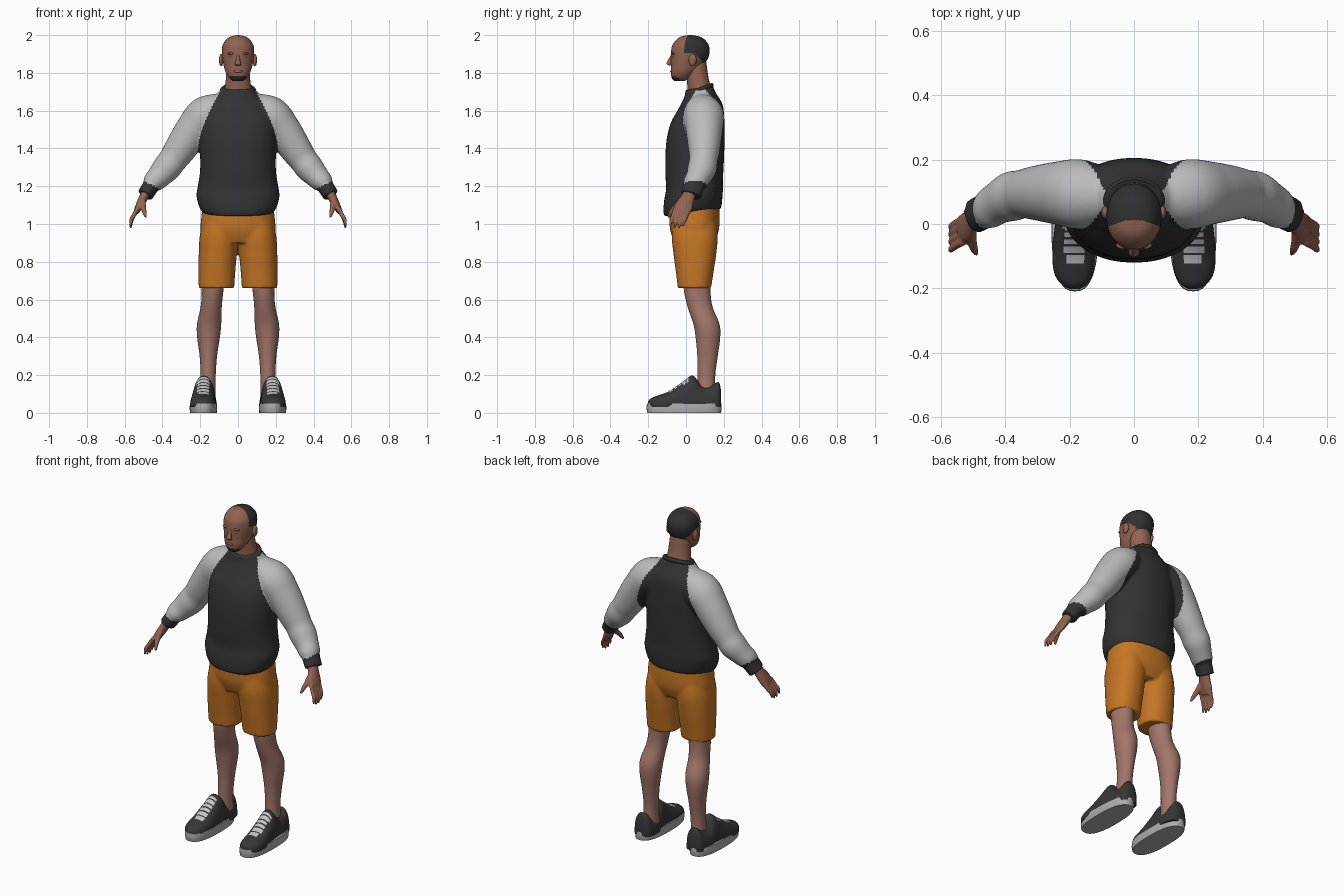
import bpy, bmesh, math
from mathutils import Vector, Matrix

cube = bpy.data.objects.get("Cube")
if cube:
    bpy.data.objects.remove(cube)

X, Y, Z = Vector((1, 0, 0)), Vector((0, 1, 0)), Vector((0, 0, 1))


def material(name, *rgb):
    mat = bpy.data.materials.new(name)
    mat.use_nodes = True
    mat.diffuse_color = (*rgb, 1)
    mat.node_tree.nodes["Principled BSDF"].inputs["Base Color"].default_value = (*rgb, 1)
    return mat


face_skin = material("face skin", .29, .125, .085)
body_skin = material("body skin", .36, .18, .145)
dark_cloth = material("charcoal cloth", .032, .032, .032)
grey_cloth = material("light grey cloth", .5, .5, .5)
orange_cloth = material("orange cloth", .56, .18, .018)
hair_black = material("dark hair", .03, .03, .031)
shoe_black = material("black shoe leather", .038, .038, .038)
sole_grey = material("sole grey", .42, .42, .42)
lace_white = material("lace white", .55, .55, .55)


def spline(points, steps):
    """Resample section tuples with a smooth curve through every one."""
    rows = [Vector(p) for p in points]
    rows = [rows[0]] + rows + [rows[-1]]
    out = []
    for a, b, c, d in zip(rows, rows[1:], rows[2:], rows[3:]):
        for k in range(steps):
            t = k / steps
            out.append(b + (c - a) * (t / 2)
                       + (a * 2 - b * 5 + c * 4 - d) * (t * t / 2)
                       + (b * 3 - a - c * 3 + d) * (t ** 3 / 2))
    return out + [rows[-1]]


def loft(bm, sections, axis=None, side=X, power=2.0, lean=0.0, floor=None, steps=6, count=40):
    """Skin rounded rings; each section is x, y, z, radius along side, other radius."""
    rows = spline(sections, steps)
    rings = []
    for i, row in enumerate(rows):
        centre = Vector(row[:3])
        tangent = axis
        if axis is None:
            ahead = Vector(rows[min(i + 1, len(rows) - 1)][:3])
            behind = Vector(rows[max(i - 1, 0)][:3])
            tangent = (ahead - behind).normalized()
        u = (side - tangent * side.dot(tangent)).normalized()
        v = tangent.cross(u)
        ring = []
        for k in range(count):
            angle = math.tau * k / count
            c, s = math.cos(angle), math.sin(angle)
            offset = (u * math.copysign(abs(c) ** (2 / power), c) * row[3]
                      + v * math.copysign(abs(s) ** (2 / power), s) * row[4])
            co = centre + offset
            co.z += lean * offset.y
            if floor is not None:
                co.z = max(co.z, floor)
            ring.append(bm.verts.new(co))
        rings.append(ring)
    for low, high in zip(rings, rings[1:]):
        for k in range(count):
            n = (k + 1) % count
            bm.faces.new((low[k], low[n], high[n], high[k]))
    bm.faces.new(rings[0])
    bm.faces.new(rings[-1])


def blob(bm, centre, radii):
    matrix = Matrix.Translation(centre) @ Matrix.Diagonal((*radii, 1))
    bmesh.ops.create_uvsphere(bm, u_segments=16, v_segments=10, radius=1, matrix=matrix)


def finish(name, bm, mats, rule=None, voxel=None, smooth=4):
    """Turn the shapes into one object, optionally fused, coloured by a face rule."""
    bmesh.ops.recalc_face_normals(bm, faces=bm.faces)
    mesh = bpy.data.meshes.new(name)
    bm.to_mesh(mesh)
    bm.free()
    ob = bpy.data.objects.new(name, mesh)
    bpy.context.collection.objects.link(ob)
    if voxel:
        fuse = ob.modifiers.new("fuse", "REMESH")
        fuse.mode, fuse.voxel_size = "VOXEL", voxel
        soft = ob.modifiers.new("soften", "SMOOTH")
        soft.iterations = smooth
        graph = bpy.context.evaluated_depsgraph_get()
        mesh = bpy.data.meshes.new_from_object(ob.evaluated_get(graph))
        ob.modifiers.clear()
        ob.data = mesh
    mesh.materials.clear()
    for mat in mats:
        mesh.materials.append(mat)
    for poly in mesh.polygons:
        poly.material_index = rule(poly.center, poly.normal) if rule else 0
    mesh.shade_smooth()
    mesh.set_sharp_from_angle(angle=math.radians(50))
    return ob


# Sweater: torso and both sleeves fused, with raglan seams and cuffs
def sweater_colour(c, n):
    x = abs(c.x)
    if x > .4 and (x - .46) * .45 - (c.z - 1.208) * .89 > 0:
        return 0
    if c.z < 1.42:
        return int(x > .21 + (1.42 - c.z) * .1)
    return int(x > .21 - .12 * ((c.z - 1.42) / .29) ** 1.4)


bm = bmesh.new()
loft(bm, [(0, .035, 1.06, .185, .15), (0, .035, 1.09, .205, .155), (0, .04, 1.15, .22, .155),
          (0, .045, 1.21, .211, .15), (0, .045, 1.3, .2, .155), (0, .05, 1.45, .203, .155),
          (0, .06, 1.55, .195, .142), (0, .075, 1.62, .165, .118), (0, .075, 1.68, .12, .085),
          (0, .07, 1.72, .085, .072)], axis=Z, power=2.2, lean=.13)
for s in (1, -1):
    loft(bm, [(s * .07, .085, 1.62, .08, .075), (s * .165, .092, 1.575, .108, .105),
              (s * .235, .096, 1.5, .098, .096), (s * .31, .096, 1.39, .083, .084),
              (s * .345, .093, 1.34, .075, .076), (s * .38, .085, 1.295, .077, .075),
              (s * .42, .066, 1.25, .066, .064), (s * .45, .047, 1.218, .062, .056),
              (s * .462, .041, 1.2, .056, .045), (s * .492, .025, 1.152, .055, .043)], side=Y)
finish("sweater", bm, [dark_cloth, grey_cloth], sweater_colour, voxel=.0085)

bm = bmesh.new()
loft(bm, [(0, .07, 1.695, .094, .074), (0, .07, 1.71, .096, .076), (0, .07, 1.722, .085, .068)],
     axis=Z, lean=.37)
finish("collar", bm, [dark_cloth])

# Shorts: hips and two leg tubes fused
bm = bmesh.new()
loft(bm, [(0, .045, .9, .15, .105), (0, .045, .96, .195, .127), (0, .045, 1.02, .196, .133),
          (0, .045, 1.11, .185, .13)], axis=Z, power=2.3)
for s in (1, -1):
    loft(bm, [(s * .114, .045, .66, .094, .088), (s * .112, .046, .74, .097, .099),
              (s * .107, .047, .84, .101, .113), (s * .1, .046, .94, .102, .122),
              (s * .09, .045, 1.04, .09, .11)], axis=Z, power=2.2)
finish("shorts", bm, [orange_cloth], voxel=.0085)


# Head with painted hair and goatee
def head_colour(c, n):
    if c.y > .012 - 4 * c.x ** 2 and c.z > 1.905 - max(0, c.y - .04):
        return 1
    return int(c.z < 1.785 and c.y < -.035 and abs(c.x) < .045)


bm = bmesh.new()
loft(bm, [(0, -.035, 1.757, .028, .028), (0, -.026, 1.775, .048, .05), (0, -.01, 1.805, .066, .07),
          (0, .006, 1.84, .076, .085), (0, .018, 1.875, .083, .098), (0, .023, 1.91, .086, .102),
          (0, .024, 1.945, .082, .097), (0, .024, 1.975, .064, .076), (0, .023, 1.992, .04, .05),
          (0, .022, 2, .008, .01)], axis=Z, power=2.1)
finish("head", bm, [face_skin, hair_black], head_colour)

bm = bmesh.new()
loft(bm, [(0, .075, 1.64, .08, .07), (0, .072, 1.71, .072, .064), (0, .062, 1.77, .064, .058),
          (0, .052, 1.86, .058, .055)], axis=Z)
finish("neck", bm, [face_skin])

bm = bmesh.new()
loft(bm, [(0, -.072, 1.895, .008, .008), (0, -.083, 1.868, .011, .012),
          (0, -.089, 1.848, .017, .014), (0, -.08, 1.838, .014, .008)], axis=Z, count=16)
for s in (1, -1):
    blob(bm, (s * .089, .035, 1.868), (.012, .021, .033))
    blob(bm, (s * .034, -.066, 1.902), (.022, .012, .007))
finish("nose_ears_and_brows", bm, [face_skin])

bm = bmesh.new()
blob(bm, (0, -.075, 1.808), (.025, .009, .007))
finish("lips", bm, [body_skin])

bm = bmesh.new()
for s in (1, -1):
    blob(bm, (s * .033, -.068, 1.884), (.012, .006, .004))
finish("eyes", bm, [lace_white])


# Footwear colouring: striped laces over the instep
def shoe_colour(c, n):
    on_instep = -.125 < c.y < .015 and abs(abs(c.x) - .185) < .034 + c.y * .06 and n.z > .2
    return int(on_instep and (c.y * 42) % 1 > .25)


for s, label in ((1, "left"), (-1, "right")):
    # Hand: palm, four fingers and a thumb
    bm = bmesh.new()
    loft(bm, [(s * .478, .025, 1.18, .036, .027), (s * .5, .01, 1.14, .036, .024),
              (s * .52, -.008, 1.1, .046, .021), (s * .538, -.02, 1.065, .044, .015)],
         side=Y, count=20)
    for k in range(4):
        y = .015 - k * .0235
        drop = (.012, 0, 0, .01)[k]
        loft(bm, [(s * .53, y, 1.085, .012, .012), (s * .552, y - .012, 1.045, .0115, .0115),
                  (s * .566, y - .022, 1.01 + drop, .0105, .0105),
                  (s * .568, y - .03, .977 + drop, .005, .005)], side=Y, count=12, steps=4)
    loft(bm, [(s * .505, -.02, 1.125, .017, .017), (s * .502, -.054, 1.09, .015, .015),
              (s * .496, -.077, 1.065, .0125, .0125), (s * .488, -.095, 1.035, .006, .006)],
         side=X, count=12, steps=4)
    finish(label + "_hand", bm, [face_skin], voxel=.005, smooth=2)

    # Bare leg
    bm = bmesh.new()
    loft(bm, [(s * .13, .058, .74, .065, .075), (s * .135, .06, .64, .057, .07),
              (s * .142, .075, .56, .056, .066), (s * .153, .108, .47, .064, .069),
              (s * .156, .116, .4, .06, .065), (s * .157, .114, .3, .046, .054),
              (s * .158, .108, .2, .04, .047), (s * .162, .105, .09, .043, .05)], axis=Z)
    finish(label + "_leg", bm, [body_skin])

    # Shoe upper and sole
    bm = bmesh.new()
    loft(bm, [(s * .175, .186, .045, .028, .07), (s * .175, .172, .045, .05, .118),
              (s * .175, .13, .045, .06, .098), (s * .177, .085, .045, .062, .098),
              (s * .18, .035, .045, .06, .152), (s * .183, -.02, .045, .064, .118),
              (s * .186, -.09, .045, .067, .07), (s * .187, -.15, .045, .061, .047),
              (s * .185, -.185, .045, .042, .033), (s * .184, -.202, .045, .015, .015)],
         axis=Y, power=2.2, floor=.03, steps=10)
    finish(label + "_shoe", bm, [shoe_black, lace_white], shoe_colour)

    bm = bmesh.new()
    loft(bm, [(s * .183, -.01, 0, .071, .195), (s * .183, -.01, .025, .073, .199),
              (s * .183, -.01, .05, .071, .197)], axis=Z, power=2.5, steps=3)
    finish(label + "_sole", bm, [sole_grey])
